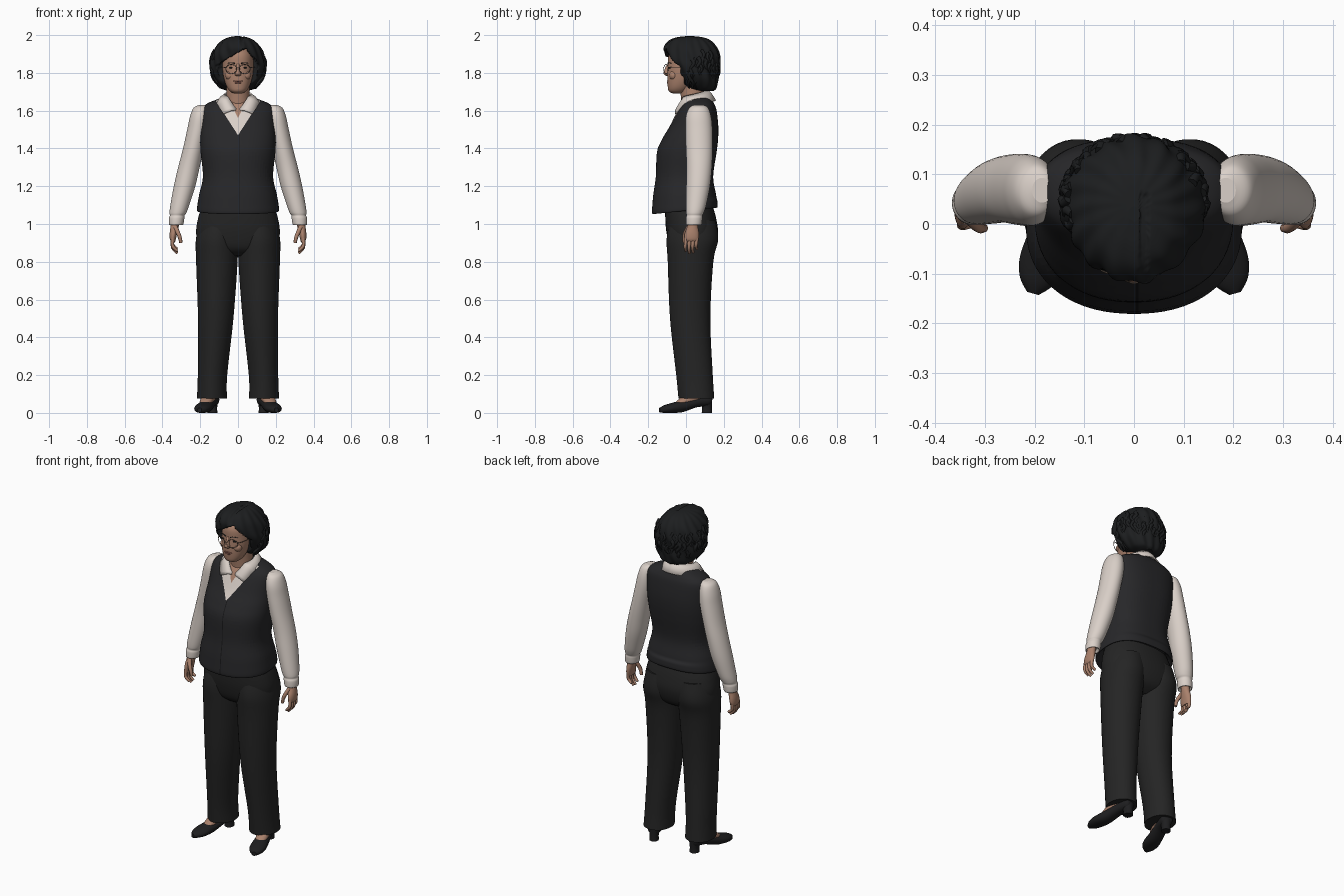
import bpy, bmesh, math, random
from mathutils import Matrix, Vector

cube = bpy.data.objects.get("Cube")
if cube:
    bpy.data.objects.remove(cube, do_unlink=True)
random.seed(4)


def material(name, r, g, b):
    m = bpy.data.materials.new(name)
    m.use_nodes = True
    m.diffuse_color = (r, g, b, 1)
    m.node_tree.nodes["Principled BSDF"].inputs["Base Color"].default_value = (r, g, b, 1)
    return m


skin = material("skin", .40, .22, .15)
lip = material("lip", .32, .13, .10)
cream = material("cream_cotton", .70, .63, .58)
charcoal = material("charcoal_wool", .020, .020, .022)
seam_black = material("seam_black", .008, .008, .009)
trouser_black = material("trouser_black", .018, .018, .018)
hair_black = material("hair_black", .012, .013, .014)
shoe_black = material("shoe_black", .013, .013, .014)
metal = material("frame_metal", .18, .13, .10)


def finish(name, bm, mats):
    bmesh.ops.recalc_face_normals(bm, faces=bm.faces)
    mesh = bpy.data.meshes.new(name)
    bm.to_mesh(mesh)
    bm.free()
    for m in mats:
        mesh.materials.append(m)
    for p in mesh.polygons:
        p.use_smooth = len(p.vertices) < 5
    ob = bpy.data.objects.new(name, mesh)
    bpy.context.collection.objects.link(ob)
    return ob


def spline(rings, steps):
    """Catmull-Rom interpolation of ring parameters."""
    out = []
    for i in range(len(rings) - 1):
        a, b, c, d = (rings[max(0, min(len(rings) - 1, i + k))] for k in (-1, 0, 1, 2))
        for s in range(steps):
            t = s / steps
            out.append([q + t / 2 * (r - p + t * (2*p - 5*q + 4*r - e + t * (3*(q - r) + e - p)))
                        for p, q, r, e in zip(a, b, c, d)])
    return out + [list(rings[-1])]


def loft(rings, front=2, back=2, sides=40, steps=5, side=1, matrix=None):
    """Stack superellipse rings (centre x, centre y, height, radius x, radius y)."""
    bm = bmesh.new()
    loops = []
    for cx, cy, z, rx, ry in spline(rings, steps):
        loop = []
        for k in range(sides):
            a = math.tau * (k + .5) / sides
            c, s = math.cos(a), math.sin(a)
            e = 2 / (front if s < 0 else back)
            x = cx + rx * math.copysign(abs(c) ** e, c)
            y = cy + ry * math.copysign(abs(s) ** e, s)
            loop.append(bm.verts.new((x * side, y, z)))
        loops.append(loop)
    for lo, hi in zip(loops, loops[1:]):
        for k in range(sides):
            j = (k + 1) % sides
            bm.faces.new((lo[k], lo[j], hi[j], hi[k]))
    bm.faces.new(loops[0])
    bm.faces.new(loops[-1])
    if matrix:
        bm.transform(matrix)
    return bm


def tube(name, points, radius, mat, tip=1.0, cyclic=False):
    cu = bpy.data.curves.new(name, "CURVE")
    cu.dimensions = "3D"
    cu.bevel_depth, cu.bevel_resolution, cu.resolution_u = radius, 2, 4
    cu.use_fill_caps = True
    sp = cu.splines.new("NURBS")
    sp.points.add(len(points) - 1)
    sp.use_endpoint_u, sp.use_cyclic_u, sp.order_u = not cyclic, cyclic, 3
    for i, p in enumerate(points):
        sp.points[i].co = (*p, 1)
        sp.points[i].radius = 1 + (tip - 1) * i / (len(points) - 1)
    cu.materials.append(mat)
    ob = bpy.data.objects.new(name, cu)
    bpy.context.collection.objects.link(ob)


def blob(name, loc, scale, mat):
    bm = bmesh.new()
    bmesh.ops.create_uvsphere(bm, u_segments=20, v_segments=12, radius=1)
    bm.transform(Matrix.Translation(loc) @ Matrix.Diagonal((*scale, 1)))
    finish(name, bm, [mat])


# Waistcoat with the shirt showing in the neckline
bm = loft([(0, 0, 1.11, .18, .13), (0, -.006, 1.07, .216, .172), (0, -.007, 1.15, .207, .167),
           (0, -.008, 1.25, .186, .152), (0, .004, 1.38, .198, .158), (0, .022, 1.45, .2, .148),
           (0, .043, 1.52, .197, .128), (0, .058, 1.6, .193, .104), (0, .062, 1.635, .168, .088),
           (0, .065, 1.66, .11, .068), (0, .065, 1.68, .06, .045)], 2.2, 2.6, 64, 6)
for v in bm.verts:
    if v.co.z < 1.13:
        v.co.z += v.co.y * .1
        if v.co.y < 0 and abs(v.co.x) < .012:
            v.co.z += .018
SLOPE, V_LOW = 1.55, 1.47
cuts = [((0, 0, V_LOW), (s * SLOPE, 0, -1)) for s in (-1, 1)]
cuts += [((0, 0, 1.56), (s * 2, 0, -1)) for s in (-1, 1)]
cuts += [((x, 0, 0), (1, 0, 0)) for x in (.004, .009)]
for co, no in cuts:
    bmesh.ops.bisect_plane(bm, geom=bm.verts[:] + bm.edges[:] + bm.faces[:], plane_co=co, plane_no=no)
for f in bm.faces:
    c = f.calc_center_median()
    if c.y < .03:
        if c.z > 1.56 + 2 * abs(c.x):
            f.material_index = 2
        elif c.z > V_LOW + SLOPE * abs(c.x):
            f.material_index = 1
        elif .004 < c.x < .009:
            f.material_index = 3
finish("waistcoat", bm, [charcoal, cream, skin, seam_black])

# Trousers
finish("trouser_hips", loft([(0, .03, .83, .12, .06), (0, .032, .87, .2, .112), (0, .033, .95, .222, .136),
                             (0, .025, 1.03, .212, .135), (0, .015, 1.1, .19, .125)], 2.3, 2.3), [trouser_black])
leg = [(.138, .055, .075, .08, .095), (.135, .045, .2, .078, .097), (.118, .022, .5, .094, .107),
       (.112, .024, .8, .11, .121), (.112, .034, .92, .111, .137), (.1, .035, 1.02, .1, .12)]
# Sleeves and hands
sleeve = [(.185, .068, 1.63, .02, .025), (.195, .067, 1.615, .04, .05), (.203, .066, 1.57, .051, .067),
          (.214, .068, 1.5, .055, .072), (.236, .07, 1.4, .055, .071), (.26, .07, 1.3, .057, .067),
          (.283, .064, 1.2, .057, .063), (.308, .053, 1.1, .05, .054), (.318, .047, 1.06, .045, .047),
          (.322, .045, 1.045, .039, .042), (.325, .043, 1.03, .041, .044), (.328, .041, .995, .037, .041),
          (.329, .04, 1.01, .025, .03)]
hand = [(.33, .04, 1.03, .022, .027), (.335, .036, .99, .022, .028), (.342, .031, .95, .02, .038),
        (.345, .029, .92, .016, .038), (.343, .029, .905, .01, .03)]
# Shoes: lofted along the foot, then laid down
shoe = [(0, .08, -.14, .018, .02), (0, .07, -.125, .034, .034), (0, .058, -.06, .036, .028),
        (0, .036, .02, .041, .032), (0, .026, .08, .045, .026), (0, .02, .12, .034, .02),
        (0, .015, .145, .012, .012)]
foot = [(0, .085, -.11, .026, .03), (0, .08, -.04, .034, .036), (0, .06, .02, .033, .025),
        (0, .04, .06, .02, .015)]
heel = [(0, .115, 0, .025, .027), (0, .115, .03, .024, .026), (0, .11, .07, .032, .032)]

for s, label in ((1, "left"), (-1, "right")):
    finish(label + "_trouser_leg", loft(leg, 1.9, 2.1, side=s), [trouser_black])
    finish(label + "_sleeve", loft(sleeve, side=s), [cream])
    finish(label + "_hand", loft(hand, sides=20, side=s), [skin])
    for i, length in enumerate((.062, .074, .07, .052)):
        y = i * .019
        tube(label + "_finger", [(s * .345, y, .925), (s * .35, y - .003, .92 - length * .5),
                                 (s * .338, y - .004, .92 - length * .8), (s * .322, y, .92 - length)],
             .0105, skin, .7)
    tube(label + "_thumb", [(s * .333, .015, .985), (s * .318, -.005, .955), (s * .306, -.01, .925),
                            (s * .302, -.008, .9)], .0125, skin, .7)
    turn = Matrix.Translation((s * .165, 0, 0)) @ Matrix.Rotation(s * .27, 4, "Z")
    lay = turn @ Matrix.Rotation(math.pi / 2, 4, "X")
    finish(label + "_shoe", loft(shoe, 2.2, 2, 28, matrix=lay), [shoe_black])
    finish(label + "_foot", loft(foot, sides=24, matrix=lay), [skin])
    finish(label + "_shoe_heel", loft(heel, 2.6, 2.2, 24, matrix=turn), [shoe_black])

# Head and neck
finish("neck", loft([(0, .045, 1.58, .07, .065), (0, .036, 1.66, .062, .062), (0, .03, 1.75, .06, .065)]), [skin])
finish("head", loft([(0, -.045, 1.69, .02, .02), (0, -.042, 1.702, .042, .048), (0, -.03, 1.73, .061, .067),
                     (0, -.005, 1.78, .077, .094), (0, .012, 1.84, .083, .108), (0, .02, 1.9, .079, .11),
                     (0, .025, 1.95, .05, .07)], 2.2, 2), [skin])
finish("nose", loft([(0, -.095, 1.783, .008, .008), (0, -.1, 1.79, .017, .015), (0, -.1, 1.8, .014, .019),
                     (0, -.095, 1.83, .009, .014), (0, -.09, 1.85, .007, .006)], sides=16), [skin])
blob("upper_lip", (0, -.094, 1.757), (.026, .008, .005), lip)
blob("lower_lip", (0, -.092, 1.748), (.022, .009, .006), lip)
blob("chin", (0, -.08, 1.718), (.024, .016, .016), skin)

# Eyes, brows and spectacles
for s in (-1, 1):
    blob("eye", (s * .035, -.085, 1.827), (.012, .008, .005), hair_black)
    blob("cheek", (s * .042, -.065, 1.787), (.026, .024, .026), skin)
    tube("eyebrow", [(s * .016, -.096, 1.85), (s * .035, -.093, 1.858), (s * .056, -.078, 1.85)], .003, hair_black, .5)
    rim = [(s * .036 + .029 * math.cos(a), -.114 + .012 * abs(math.cos(a) * s + 1) - .004, 1.82 + .025 * math.sin(a))
           for a in (math.tau * k / 16 for k in range(16))]
    tube("spectacle_rim", rim, .0016, metal, cyclic=True)
    tube("spectacle_arm", [(s * .064, -.094, 1.828), (s * .085, -.08, 1.83), (s * .09, .02, 1.83)], .0016, metal)
tube("spectacle_bridge", [(-.009, -.117, 1.825), (0, -.121, 1.829), (.009, -.117, 1.825)], .0016, metal)

# Hair mass with an off-centre parting and an open face
hair = [(0, .1, 1.705, .05, .045), (0, .085, 1.72, .095, .075), (0, .062, 1.765, .132, .108),
        (0, .045, 1.83, .146, .13), (0, .035, 1.88, .141, .142), (0, .025, 1.93, .12, .141),
        (0, .02, 1.97, .086, .112), (0, .02, 1.988, .05, .07), (0, .02, 1.995, .012, .015)]
bm = loft(hair, sides=112, steps=9)
for v in bm.verts:
    x, y, z = v.co
    a = math.atan2(y - .04, x)
    wave = 1 + .028 * math.sin(15 * a + 28 * z) + .016 * math.sin(60 * z + 5 * a)
    v.co.x, v.co.y = x * wave, .04 + (y - .04) * wave
    hairline = 1.93 - (.6 * (.04 - x) if x < .04 else 1.3 * (x - .04))
    if z < hairline:
        v.co.y = max(v.co.y, -.01 if abs(x) < .1 else -.03)
    if abs(x - .02) < .008 and y < .06 and z > 1.93:
        v.co.z -= .006
finish("hair", bm, [hair_black])


# Loose curls around the sides and back
def on_hair(a, z, grow):
    k = math.sqrt(max(.05, 1 - ((z - 1.84) / .165) ** 2)) * grow
    return (.146 * k * math.cos(a), .045 + .132 * k * math.sin(a), z)


for i in range(64):
    a = -.35 + (math.pi + .7) * (i + random.random()) / 64
    z, sway = random.uniform(1.79, 1.92), random.choice((-1, 1))
    curl = [on_hair(a + sway * .1 * math.sin(j * 1.3), z - j * .017, .97 + .035 * math.sin(j * 1.1))
            for j in range(6)]
    tube("curl", [p for p in curl if p[2] > 1.715], random.uniform(.008, .012), hair_black, .45)

# Shirt collar with two points
bm = bmesh.new()
rows = []
N = 48
for k in range(N + 1):
    u = 2 * k / N - 1
    s, w = (1 if u >= 0 else -1), 1 - abs(u)
    top, low = .06 + (math.pi - .06) * w, .72 + (math.pi - .72) * w
    z_top = 1.6 + .06 * min(1, w * 4) + .05 * w
    z_low = 1.583 + .05 * min(1, w * 5) + .02 * w
    mid = (top + low) / 2
    edge = [(.07, top, z_top), (.092, mid, (z_top + z_low) / 2 + .008), (.116, low, z_low)]
    rows.append([bm.verts.new((s * r * math.sin(t), .042 - r * math.cos(t) * .98 - .012 * (1 - w), z))
                 for r, t, z in edge])
for p, q in zip(rows, rows[1:]):
    for j in range(2):
        bm.faces.new((p[j], p[j + 1], q[j + 1], q[j]))
collar = finish("shirt_collar", bm, [cream])
thick = collar.modifiers.new("thickness", "SOLIDIFY")
thick.thickness, thick.offset = .008, 0
